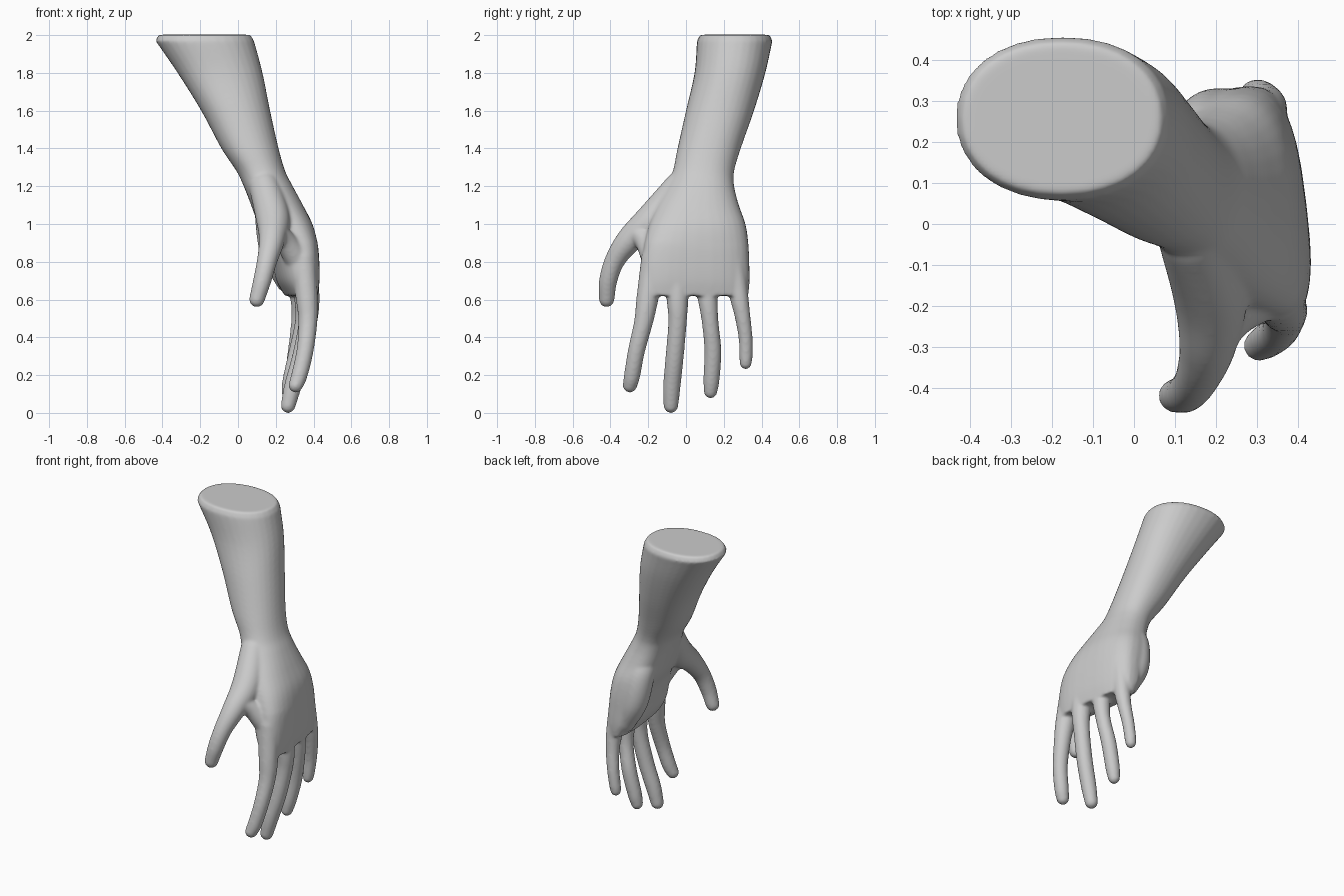
import bpy, bmesh
from math import sin, cos, pi, copysign
from mathutils import Vector

if "Cube" in bpy.data.objects:
    bpy.data.objects.remove(bpy.data.objects["Cube"])

SIDES = 32
bm = bmesh.new()


def spline(rows, steps=6):
    """Catmull-Rom interpolation through rows of numbers."""
    rows = [Vector(r) for r in rows]
    pts = [rows[0] * 2 - rows[1]] + rows + [rows[-1] * 2 - rows[-2]]
    out = []
    for i in range(1, len(pts) - 2):
        a, b, c, d = pts[i - 1:i + 3]
        for k in range(steps):
            t = k / steps
            out.append(0.5 * (b * 2 + (c - a) * t + (a * 2 - b * 5 + c * 4 - d) * t**2
                              + (b * 3 - a - c * 3 + d) * t**3))
    return out + [rows[-1]]


def skin(rings):
    """Bridge rings of points into a closed solid."""
    vs = [[bm.verts.new(p) for p in r] for r in rings]
    faces = [bm.faces.new(vs[0]), bm.faces.new(vs[-1])]
    for r, s in zip(vs, vs[1:]):
        for i in range(SIDES):
            j = (i + 1) % SIDES
            faces.append(bm.faces.new((r[i], r[j], s[j], s[i])))
    bmesh.ops.recalc_face_normals(bm, faces=faces)


def tube(nodes):
    """Round-ended limb through (x, y, z, radius) nodes."""
    pts = spline(nodes)
    n = len(pts)
    stations = []
    for i, p in enumerate(pts):
        t = (pts[min(i + 1, n - 1)] - pts[max(i - 1, 0)]).to_3d().normalized()
        c, r = p.to_3d(), p[3] + 0.002
        caps = [0]
        if i == 0:
            caps = [-1.5, -1.2, -0.8, -0.4, 0]
        elif i == n - 1:
            caps = [0, 0.4, 0.8, 1.2, 1.5]
        stations += [(c + t * r * sin(a), t, r * cos(a)) for a in caps]
    rings = []
    for c, t, r in stations:
        u = Vector((1, 0, 0))
        u = (u - t * u.dot(t)).normalized()
        v = t.cross(u)
        rings.append([c + (u * cos(2 * pi * i / SIDES) + v * sin(2 * pi * i / SIDES)) * r
                      for i in range(SIDES)])
    skin(rings)


def power(v, e):
    return copysign(abs(v) ** e, v)


# Forearm, wrist and palm: centre extents per level (z, xmin, xmax, ymin, ymax)
levels = [
    (1.97, -.437, .085, .058, .458), (1.8, -.32, .13, .045, .42),
    (1.6, -.195, .17, .0, .36), (1.4, -.088, .215, -.045, .29),
    (1.28, -.008, .25, -.07, .255), (1.2, .03, .29, -.105, .255),
    (1.1, .07, .343, -.155, .28), (1.0, .11, .39, -.195, .315),
    (.9, .16, .412, -.22, .33), (.8, .19, .42, -.235, .335),
    (.7, .215, .42, -.237, .337), (.62, .26, .41, -.225, .33)]
rows = [Vector((2.002, -.42, .065, .075, .442))] + spline(levels)
rings = []
for z, x0, x1, y0, y1 in rows:
    palm = min(max((1.25 - z) / .35, 0), 1)      # 0 on the arm, 1 on the hand
    e = 0.92 - 0.2 * palm
    ring = []
    for i in range(SIDES):
        a = 2 * pi * i / SIDES
        dy = power(sin(a), e) * (y1 - y0) / 2
        dx = power(cos(a), e) * (x1 - x0) / 2 - 0.12 * palm * dy
        ring.append(((x0 + x1) / 2 + dx, (y0 + y1) / 2 + dy, z))
    rings.append(ring)
skin(rings)

# Index, middle, ring and little finger
tube([(.345, -.17, .82, .065), (.365, -.205, .6, .056), (.37, -.225, .48, .048),
      (.355, -.262, .33, .043), (.325, -.285, .2, .041), (.305, -.297, .145, .036)])
tube([(.355, -.05, .8, .065), (.375, -.045, .6, .055), (.37, -.045, .48, .047),
      (.335, -.06, .3, .046), (.29, -.075, .14, .044), (.265, -.08, .038, .037)])
tube([(.335, .09, .8, .065), (.35, .115, .6, .05), (.345, .128, .48, .042),
      (.315, .142, .33, .043), (.28, .135, .18, .041), (.265, .13, .113, .034)])
tube([(.31, .25, .8, .06), (.325, .28, .62, .048), (.325, .298, .52, .04),
      (.31, .315, .4, .035), (.295, .317, .3, .033), (.29, .316, .263, .03)])

# Thumb with its fleshy base, then the web towards the index finger
tube([(.14, -.03, 1.2, .08), (.185, -.17, 1.03, .088), (.18, -.295, .92, .068),
      (.155, -.375, .81, .052), (.128, -.412, .7, .046), (.1, -.42, .6, .039)])
tube([(.2, -.27, .96, .05), (.25, -.215, .91, .055), (.31, -.17, .82, .065)])

# Heel of the palm on the little-finger side
tube([(.15, .16, 1.14, .06), (.175, .22, 1.02, .082), (.2, .25, .85, .08),
      (.26, .26, .7, .06)])

mesh = bpy.data.meshes.new("hand_and_forearm")
bm.to_mesh(mesh)
bm.free()
hand = bpy.data.objects.new("hand_and_forearm", mesh)
bpy.context.collection.objects.link(hand)
bpy.context.view_layer.objects.active = hand
hand.select_set(True)

# Fuse all parts into one smooth skin
fuse = hand.modifiers.new("fuse", 'REMESH')
fuse.mode = 'VOXEL'
fuse.voxel_size = 0.009
soften = hand.modifiers.new("soften", 'SMOOTH')
soften.factor = 0.5
soften.iterations = 8
for name in ("fuse", "soften"):
    bpy.ops.object.modifier_apply(modifier=name)
bpy.ops.object.shade_smooth()
